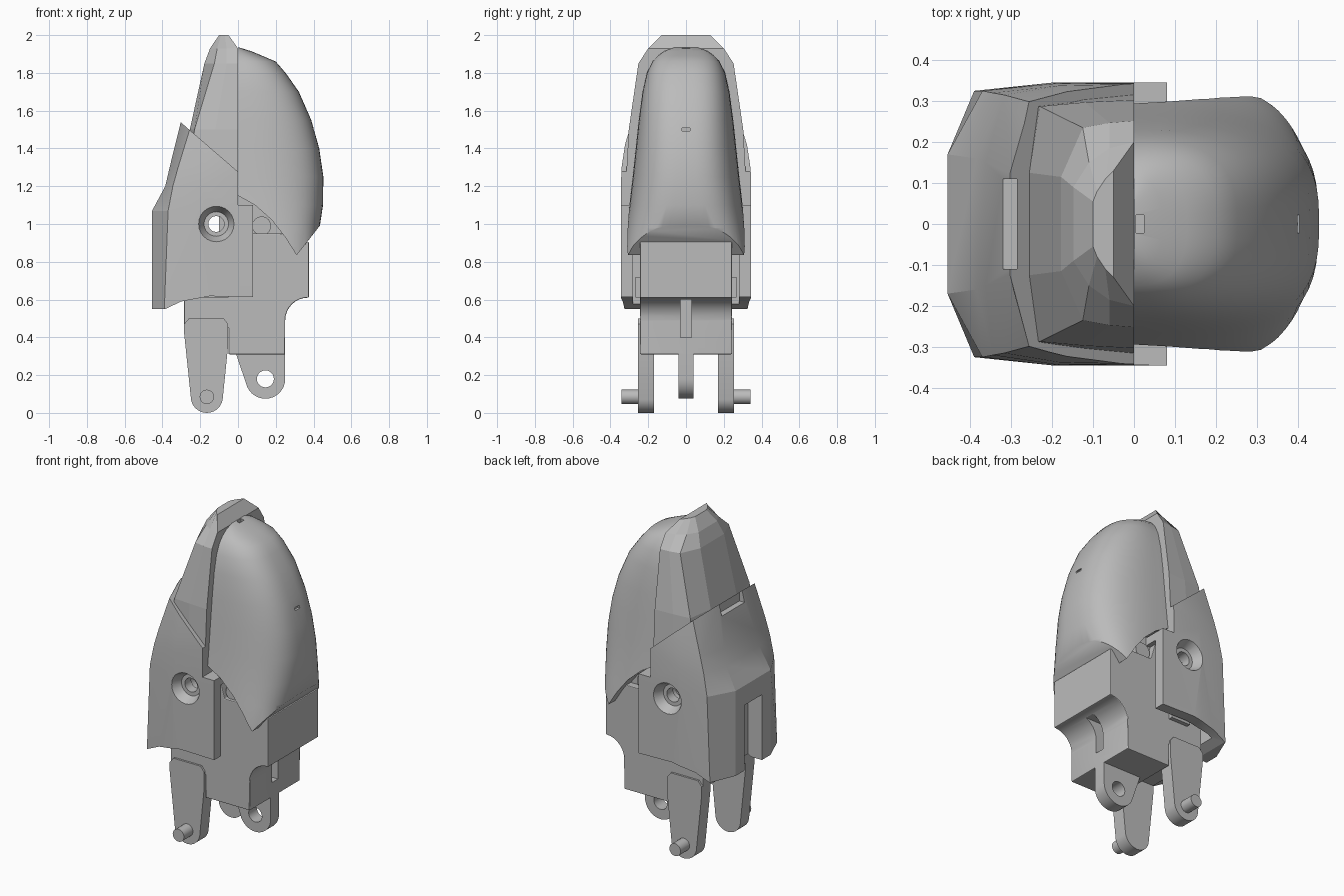
import bpy, bmesh
from math import sin, cos, pi, radians

if bpy.data.objects.get("Cube"):
    bpy.data.objects.remove(bpy.data.objects["Cube"])

grey = bpy.data.materials.new("plain grey")
grey.use_nodes = True
grey.diffuse_color = (0.5, 0.5, 0.5, 1)
grey.node_tree.nodes["Principled BSDF"].inputs["Base Color"].default_value = (0.5, 0.5, 0.5, 1)


def finish(name, bm):
    bmesh.ops.recalc_face_normals(bm, faces=bm.faces)
    mesh = bpy.data.meshes.new(name)
    bm.to_mesh(mesh)
    bm.free()
    mesh.materials.append(grey)
    obj = bpy.data.objects.new(name, mesh)
    bpy.context.collection.objects.link(obj)
    return obj


def activate(obj):
    bpy.ops.object.select_all(action='DESELECT')
    obj.select_set(True)
    bpy.context.view_layer.objects.active = obj


def loft(name, rings):
    """Skin a stack of closed rings and cap both ends."""
    bm = bmesh.new()
    rows = [[bm.verts.new(p) for p in ring] for ring in rings]
    n = len(rows[0])
    for a, b in zip(rows, rows[1:]):
        for i in range(n):
            j = (i + 1) % n
            bm.faces.new((a[i], a[j], b[j], b[i]))
    bm.faces.new(rows[0])
    bm.faces.new(rows[-1])
    return finish(name, bm)


def prism(name, outline, y0, y1):
    """Extrude an x-z outline along y."""
    return loft(name, [[(x, y, z) for x, z in outline] for y in (y0, y1)])


def box(name, x0, x1, y0, y1, z0, z1):
    return prism(name, [(x0, z0), (x1, z0), (x1, z1), (x0, z1)], y0, y1)


def arc(cx, cz, r, start, end, n=14):
    return [(cx + r * cos(radians(start + (end - start) * i / n)),
             cz + r * sin(radians(start + (end - start) * i / n))) for i in range(n + 1)]


def rod(name, x, z, r0, r1, y0, y1):
    """Round bar along y, tapered when the radii differ."""
    circles = [arc(x, z, r, 0, 345, 23) for r in (r0, r1)]
    return loft(name, [[(a, y, b) for a, b in c] for c, y in zip(circles, (y0, y1))])


def cut(obj, *cutters):
    for c in cutters:
        c.hide_render = True
        mod = obj.modifiers.new("cut", 'BOOLEAN')
        mod.operation, mod.solver, mod.object = 'DIFFERENCE', 'EXACT', c
        activate(obj)
        bpy.ops.object.modifier_apply(modifier=mod.name)
        bpy.data.objects.remove(c)


def smooth(obj, angle=35):
    activate(obj)
    bpy.ops.object.shade_smooth_by_angle(angle=radians(angle))


def bevel(obj, width):
    mod = obj.modifiers.new("bevel", 'BEVEL')
    mod.width, mod.segments, mod.limit_method = width, 2, 'ANGLE'
    activate(obj)
    bpy.ops.object.modifier_apply(modifier=mod.name)


def half_ring(z, *half):
    """Mirror half a cross-section across y = 0."""
    return [(x, y, z) for x, y in half] + [(x, -y, z) for x, y in reversed(half)]


# Lower armour: faceted cover around the back and sides
lower = loft("lower_armour", [
    half_ring(0.55, (-.455, .17), (-.39, .325), (-.2, .345), (.08, .345)),
    half_ring(1.07, (-.455, .17), (-.37, .325), (-.2, .345), (.08, .345)),
    half_ring(1.2, (-.385, .16), (-.345, .32), (-.19, .343), (.08, .345)),
    half_ring(1.3, (-.362, .15), (-.317, .315), (-.18, .338), (.08, .343)),
    half_ring(1.6, (-.288, .115), (-.225, .29), (-.14, .3), (.08, .305))])
cut(lower,
    prism("seam_cutter", [(-.6, 1.795), (.3, 1.0175), (.3, 2.2), (-.6, 2.2)], -.5, .5),
    box("front_cutter", 0, .3, -.5, .5, 1.1, 2),
    prism("hem_cutter", [(-.385, .5), (-.385, .55), (-.3, .59), (-.15, .618), (0, .615),
                         (.2, .61), (.2, .5)], -.5, .5),
    box("cavity_cutter", -.33, .2, -.28, .28, .4, 1.05),
    box("back_slot_cutter", -.5, -.36, -.085, .085, .4, .95),
    box("latch_cutter", -.4, -.285, -.11, .11, 1.47, 1.7))

# Upper armour: faceted cap behind the pad
upper = loft("upper_armour", [
    half_ring(1.1, (-.31, .14), (-.29, .29), (-.13, .318), (0, .325)),
    half_ring(1.5, (-.255, .125), (-.23, .287), (-.12, .297), (0, .303)),
    half_ring(1.85, (-.178, .115), (-.125, .235), (-.06, .247), (0, .252)),
    half_ring(1.93, (-.148, .09), (-.11, .15), (-.06, .185), (0, .2)),
    half_ring(2.0, (-.1, .055), (-.09, .08), (-.07, .11), (-.05, .13))])

# Core block with an overhang on the pad side
body = prism("core_block", [(-.285, .45), (-.05, .45), (-.05, .31), (.25, .31), (.25, .49)]
             + arc(.37, .49, .12, 180, 90, 8) + [(.375, .61), (.375, .905), (.335, .905),
             (.31, .87), (.24, .95), (.08, .95), (.04, 1.09), (-.2, 1.1), (-.285, 1.0)],
             -.243, .243)
bevel(body, .01)
cut(body, box("centre_slot_cutter", .12, .5, -.03, .03, .36, .6))

# Countersunk pivot holes through armour and core
for s in (-1, 1):
    cut(lower, rod("countersink_cutter", -.115, 1.0, .095, .06, s * .347, s * .275))
    ring = rod("pivot_bush", -.115, 1.0, .065, .065, s * .23, s * .29)
    cut(ring, rod("bush_hole_cutter", -.115, 1.0, .042, .042, -.5, .5))
    smooth(ring)
for part in (lower, body):
    cut(part, rod("pivot_hole_cutter", -.115, 1.0, .048, .048, -.5, .5))
smooth(lower, 18)
smooth(body, 18)

# Soft pad: rounded sections given as height, depth, half width, squareness
sections = [(1.935, .005, .06, 2.2), (1.915, .07, .115, 2.3), (1.89, .13, .15, 2.5),
            (1.86, .2, .178, 2.6), (1.8, .252, .207, 2.7), (1.7, .322, .23, 2.8),
            (1.55, .388, .25, 2.8), (1.4, .43, .266, 2.8), (1.25, .452, .282, 2.8),
            (1.1, .45, .3, 3), (.98, .432, .316, 3.5), (.88, .415, .328, 4.2),
            (.8, .4, .337, 4.6)]
rings = []
for z, depth, width, n in sections:
    ring = []
    for i in range(33):
        t = -pi / 2 + pi * i / 32
        c, s = abs(cos(t)) ** (2 / n), abs(sin(t)) ** (2 / n)
        ring.append((depth * c, width * s * (1 if t > 0 else -1), z))
    rings.append(ring)
pad = loft("soft_pad", rings)
cut(pad,
    prism("pad_hem_cutter", [(-.1, 1.17), (0, 1.15), (.09, 1.1), (.18, 1.02), (.25, .93),
                             (.31, .835), (.37, .91), (.44, 1.0), (.6, 1.0), (.6, .7),
                             (-.1, .7)], -.5, .5),
    box("top_slit_cutter", .005, .025, -.022, .022, 1.915, 2),
    box("face_slit_cutter", .39, .5, -.022, .022, 1.492, 1.508))
smooth(pad, 40)

# Rounded neck joining core and pad, with a boss on each side
prism("pad_neck", [(-.1, .9), (.3, .88), (.22, 1.03), (.1, 1.16), (-.1, 1.2)], -.2, .2)
smooth(rod("neck_boss", .125, .99, .05, .05, -.225, .225))

# Small side tabs hidden behind the armour edge
for s in (-1, 1):
    box("side_tab", -.18, -.05, s * .235, s * .268, .61, .72)

# Fork legs with outward pins
leg_outline = ([(-.285, .47), (-.285, .42), (-.249, .075)] + arc(-.165, .085, .085, 190, 350)
               + [(-.052, .36), (-.052, .47), (-.075, .5), (-.26, .5)])
for s in (-1, 1):
    leg = prism("fork_leg", leg_outline, s * .17, s * .255)
    smooth(leg)
    smooth(rod("leg_pin", -.165, .085, .038, .038, s * .24, s * .342))

# Central lug with an eye
lug = prism("centre_lug", [(-.01, .4), (-.01, .31)] + arc(.145, .18, .105, 205, 360)
            + [(.25, .4)], -.04, .04)
cut(lug, rod("eye_cutter", .145, .18, .045, .045, -.2, .2))
smooth(lug)
